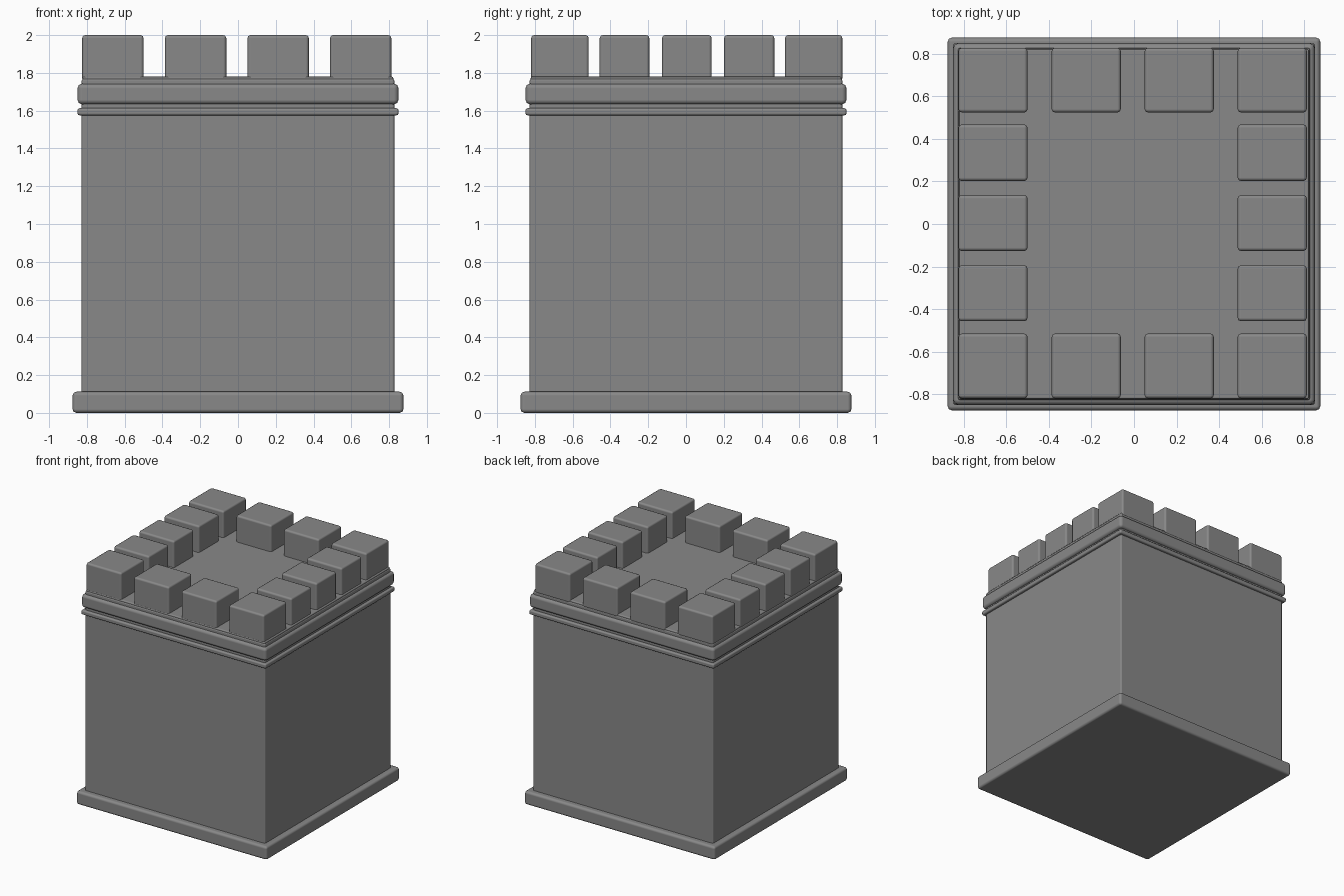
import bpy

if "Cube" in bpy.data.objects:
    bpy.data.objects.remove(bpy.data.objects["Cube"])

# Dark grey stone
stone = bpy.data.materials.new("dark_stone")
stone.diffuse_color = (0.25, 0.25, 0.25, 1)
stone.use_nodes = True
stone.node_tree.nodes["Principled BSDF"].inputs["Base Color"].default_value = stone.diffuse_color


def block(name, x0, x1, y0, y1, z0, z1, bevel):
    """Box given by its extents, with softly rounded edges."""
    bpy.ops.mesh.primitive_cube_add(
        size=1, location=((x0 + x1) / 2, (y0 + y1) / 2, (z0 + z1) / 2))
    ob = bpy.context.object
    ob.name = name
    ob.scale = (x1 - x0, y1 - y0, z1 - z0)
    bpy.ops.object.transform_apply(location=False, rotation=False, scale=True)
    bpy.ops.object.shade_smooth()
    mod = ob.modifiers.new("soft_edges", 'BEVEL')
    mod.width = bevel
    mod.segments = 2
    mod.harden_normals = True
    bpy.ops.object.modifier_apply(modifier=mod.name)
    ob.data.materials.append(stone)
    return ob


def slab(name, half, z0, z1, bevel):
    """Square slab centred on the tower axis."""
    return block(name, -half, half, -half, half, z0, z1, bevel)


# Plinth, main shaft and roof deck
slab("plinth", 0.876, 0.0, 0.112, 0.02)
slab("tower_body", 0.828, 0.05, 1.77, 0.012)
slab("roof_deck", 0.822, 1.70, 1.78, 0.008)

# Mouldings below the battlements
slab("lower_moulding", 0.85, 1.575, 1.613, 0.012)
slab("upper_moulding", 0.85, 1.633, 1.743, 0.025)

# Battlements: four across the front and back, three more along each side
columns = [(-0.825, -0.50), (-0.387, -0.062), (0.05, 0.375), (0.487, 0.812)]
end_rows = [(-0.82, -0.515), (0.524, 0.828)]
side_rows = [(-0.457, -0.194), (-0.127, 0.136), (0.202, 0.468)]
for x0, x1 in columns:
    for y0, y1 in end_rows:
        block("merlon", x0, x1, y0, y1, 1.755, 2.0, 0.016)
for x0, x1 in (columns[0], columns[-1]):
    for y0, y1 in side_rows:
        block("side_merlon", x0, x1, y0, y1, 1.755, 2.0, 0.016)
